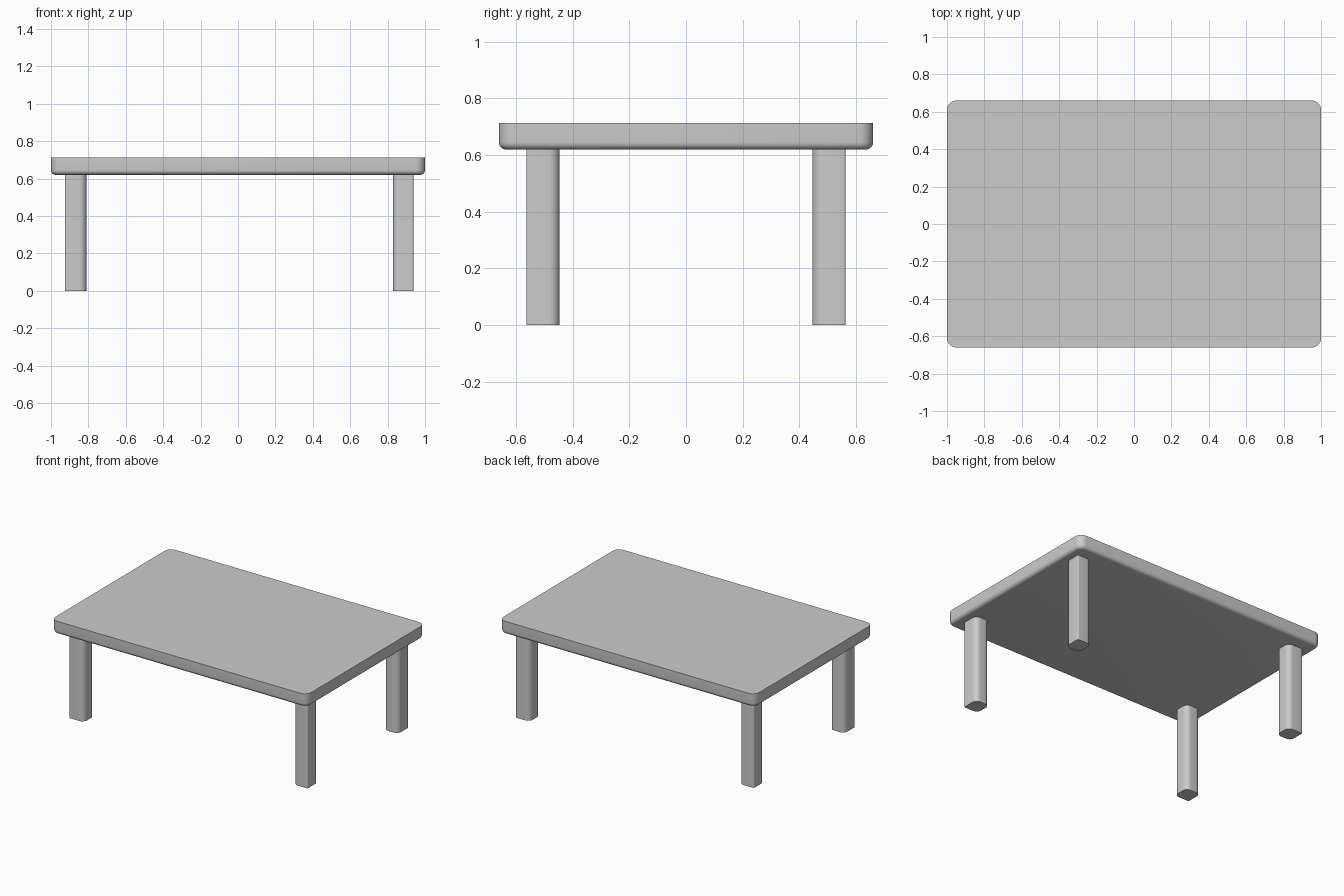
import bpy, bmesh
from math import cos, sin, pi, radians

if "Cube" in bpy.data.objects:
    bpy.data.objects.remove(bpy.data.objects["Cube"])


def outline(hx, hy, radii, seg=8):
    """Rounded rectangle, radii for corners ++, -+, --, +- (counter-clockwise)."""
    pts = []
    for i, ((sx, sy), r) in enumerate(zip(((1, 1), (-1, 1), (-1, -1), (1, -1)), radii)):
        for k in range(seg + 1):
            a = (i + k / seg) * pi / 2
            pts.append((sx * (hx - r) + r * cos(a), sy * (hy - r) + r * sin(a)))
    return pts


def loft(name, rings, location=(0, 0, 0)):
    """Skin a stack of (outline, z) rings and cap both ends."""
    bm = bmesh.new()
    loops = [[bm.verts.new((x, y, z)) for x, y in pts] for pts, z in rings]
    for low, high in zip(loops, loops[1:]):
        n = len(low)
        for i in range(n):
            j = (i + 1) % n
            bm.faces.new((low[i], low[j], high[j], high[i]))
    bm.faces.new(loops[0][::-1])
    bm.faces.new(loops[-1])
    mesh = bpy.data.meshes.new(name)
    bm.to_mesh(mesh)
    bm.free()
    obj = bpy.data.objects.new(name, mesh)
    obj.location = location
    bpy.context.collection.objects.link(obj)
    bpy.ops.object.select_all(action='DESELECT')
    obj.select_set(True)
    bpy.context.view_layer.objects.active = obj
    bpy.ops.object.shade_smooth_by_angle(angle=radians(35))
    return obj


# Tabletop: rounded corners, soft lower edge, crisp upper edge
bottom, top, fillet, corner = 0.62, 0.713, 0.025, 0.05
rings = []
for k in range(7):
    a = k / 6 * pi / 2
    inset = fillet * (1 - sin(a))
    rings.append((outline(1 - inset, 0.66 - inset, [corner - inset] * 4),
                  bottom + fillet * (1 - cos(a))))
rings.append((outline(1, 0.66, [corner] * 4), top))
loft("tabletop", rings)

# Legs: tight outer corner, the other three corners rounded
for side, sx, cx, hx in (("left", -1, -0.868, 0.0575), ("right", 1, 0.883, 0.055)):
    for end, sy in (("front", -1), ("back", 1)):
        radii = [0.008 if c == (sx, sy) else 0.036
                 for c in ((1, 1), (-1, 1), (-1, -1), (1, -1))]
        shape = outline(hx, 0.0585, radii)
        loft(f"{end}_{side}_leg", [(shape, 0), (shape, bottom + 0.002)], (cx, sy * 0.505, 0))
